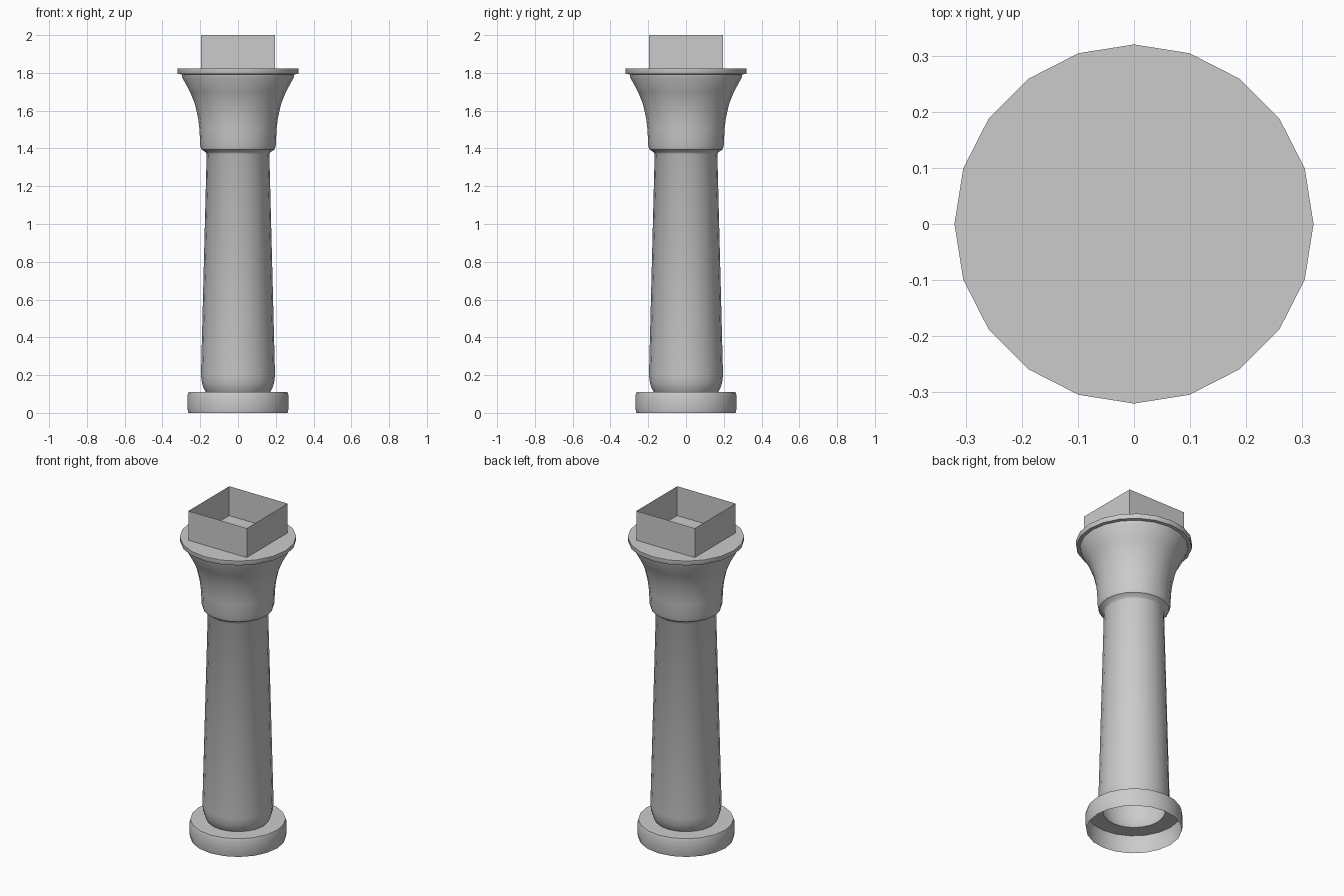
import bpy, bmesh, math

if "Cube" in bpy.data.objects:
    bpy.data.objects.remove(bpy.data.objects["Cube"])

SIDES = 20


def lathe(name, profile, cap_top=False):
    """Spin an open (radius, height) profile around z."""
    bm = bmesh.new()
    rings = []
    for r, z in profile:
        rings.append([bm.verts.new((r * math.cos(math.tau * i / SIDES),
                                    r * math.sin(math.tau * i / SIDES), z))
                      for i in range(SIDES)])
    for low, high in zip(rings, rings[1:]):
        for i in range(SIDES):
            j = (i + 1) % SIDES
            bm.faces.new((low[i], low[j], high[j], high[i]))
    if cap_top:
        bm.faces.new(rings[-1])
    return finish(name, bm)


def finish(name, bm):
    mesh = bpy.data.meshes.new(name)
    bm.to_mesh(mesh)
    bm.free()
    obj = bpy.data.objects.new(name, mesh)
    bpy.context.collection.objects.link(obj)
    bpy.ops.object.select_all(action='DESELECT')
    obj.select_set(True)
    bpy.context.view_layer.objects.active = obj
    bpy.ops.object.shade_smooth_by_angle(angle=math.radians(35))
    return obj


# Hollow foot, open underneath
lathe("base", [(0.263, 0), (0.268, 0.025), (0.268, 0.09), (0.262, 0.11), (0.17, 0.11)])

# Tapered shaft with rounded lower end
lathe("shaft", [(0.17, 0.11), (0.182, 0.13), (0.191, 0.16), (0.196, 0.20),
                (0.166, 1.37), (0.172, 1.38), (0.194, 1.395)])

# Flared bell capital with a thin rim, closed on top
lathe("capital", [(0.194, 1.395), (0.20, 1.416), (0.204, 1.50), (0.211, 1.56),
                  (0.228, 1.635), (0.254, 1.70), (0.295, 1.775), (0.298, 1.792),
                  (0.317, 1.794), (0.32, 1.80), (0.32, 1.822)], cap_top=True)

# Square block on top: four walls, open above
bm = bmesh.new()
bmesh.ops.create_cube(bm, size=1)
bmesh.ops.delete(bm, geom=[f for f in bm.faces if abs(f.normal.z) > 0.5], context='FACES_ONLY')
for v in bm.verts:
    v.co = (v.co.x * 0.392, v.co.y * 0.392, 1.822 if v.co.z < 0 else 2.0)
finish("top_block", bm)
